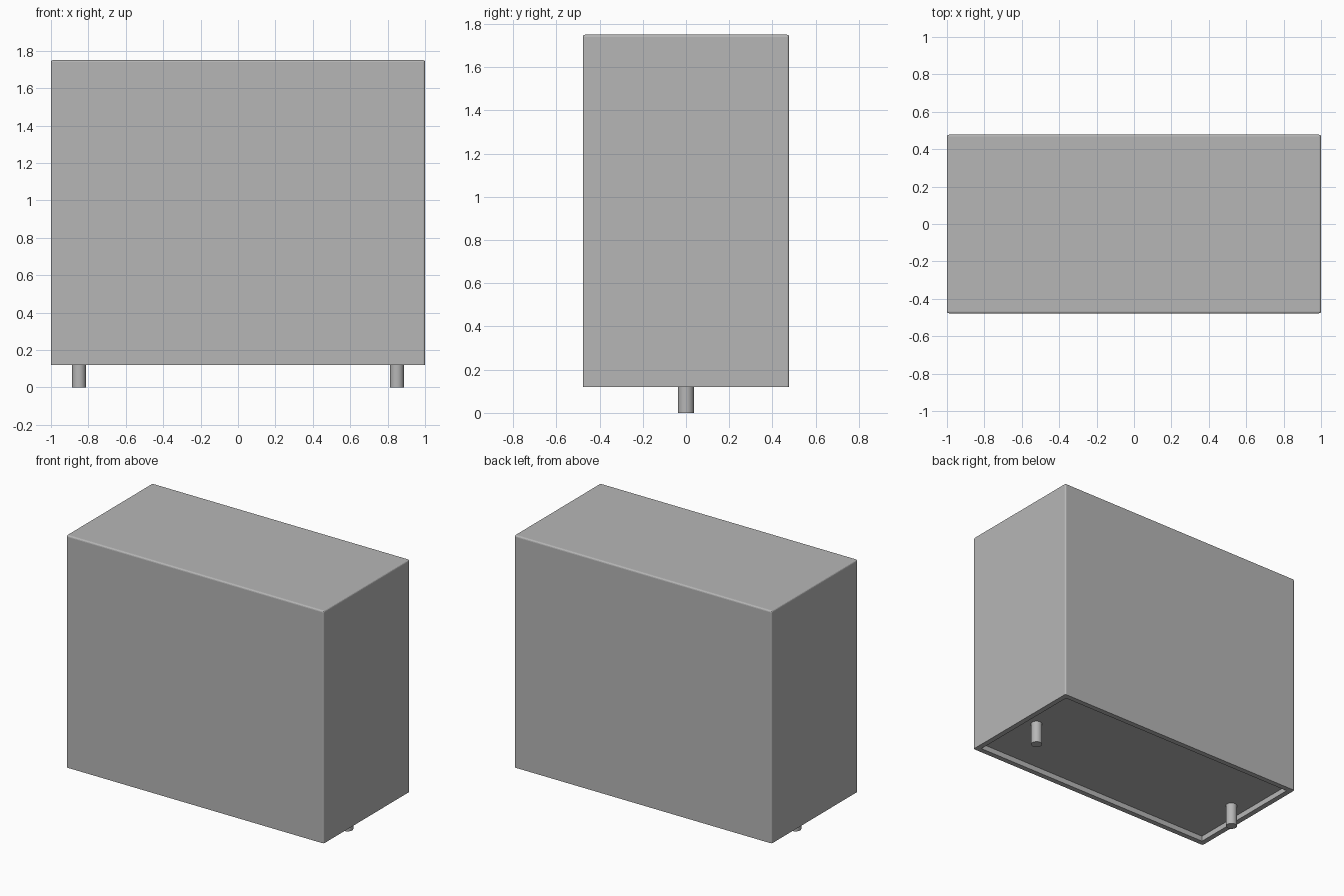
import bpy
import bmesh

cube = bpy.data.objects.get("Cube")
if cube:
    bpy.data.objects.remove(cube, do_unlink=True)

WIDTH, DEPTH = 2.0, 0.955
BASE, TOP = 0.12, 1.75
RIM = 0.038            # rim width and recess depth under the case
PIN_X, PIN_R = 0.85, 0.037

# Single plain grey for every part
grey = bpy.data.materials.new("plain grey")
grey.use_nodes = True
color = (0.47, 0.47, 0.47, 1.0)
grey.diffuse_color = color
grey.node_tree.nodes["Principled BSDF"].inputs["Base Color"].default_value = color


def build_case():
    """Box with rounded top and side edges and a recessed underside."""
    bm = bmesh.new()
    bmesh.ops.create_cube(bm, size=1)
    bmesh.ops.scale(bm, vec=(WIDTH, DEPTH, TOP - BASE), verts=bm.verts)
    bmesh.ops.translate(bm, vec=(0, 0, (TOP + BASE) / 2), verts=bm.verts)

    # Round every edge except those around the open bottom
    edges = [e for e in bm.edges if any(v.co.z > BASE + 0.1 for v in e.verts)]
    bmesh.ops.bevel(bm, geom=edges, offset=0.011, segments=3, profile=0.5,
                    affect='EDGES')

    # Inset the bottom and push it up to leave a rim
    bm.normal_update()
    bottom = min(bm.faces, key=lambda f: f.normal.z)
    bmesh.ops.inset_region(bm, faces=[bottom], thickness=RIM)
    floor = bmesh.ops.extrude_discrete_faces(bm, faces=[bottom])["faces"][0]
    bmesh.ops.translate(bm, vec=(0, 0, RIM), verts=floor.verts)
    bmesh.ops.recalc_face_normals(bm, faces=bm.faces)

    mesh = bpy.data.meshes.new("case")
    bm.to_mesh(mesh)
    bm.free()
    mesh.materials.append(grey)
    case = bpy.data.objects.new("case", mesh)
    bpy.context.collection.objects.link(case)


def build_pin(name, x):
    """Round pin from the recess floor down to the ground."""
    length = BASE + RIM
    bpy.ops.mesh.primitive_cylinder_add(vertices=32, radius=PIN_R, depth=length,
                                        location=(x, 0, length / 2))
    pin = bpy.context.object
    pin.name = name
    pin.data.materials.append(grey)
    bpy.ops.object.shade_smooth_by_angle()


build_case()
build_pin("left_pin", PIN_X)
build_pin("right_pin", -PIN_X)
